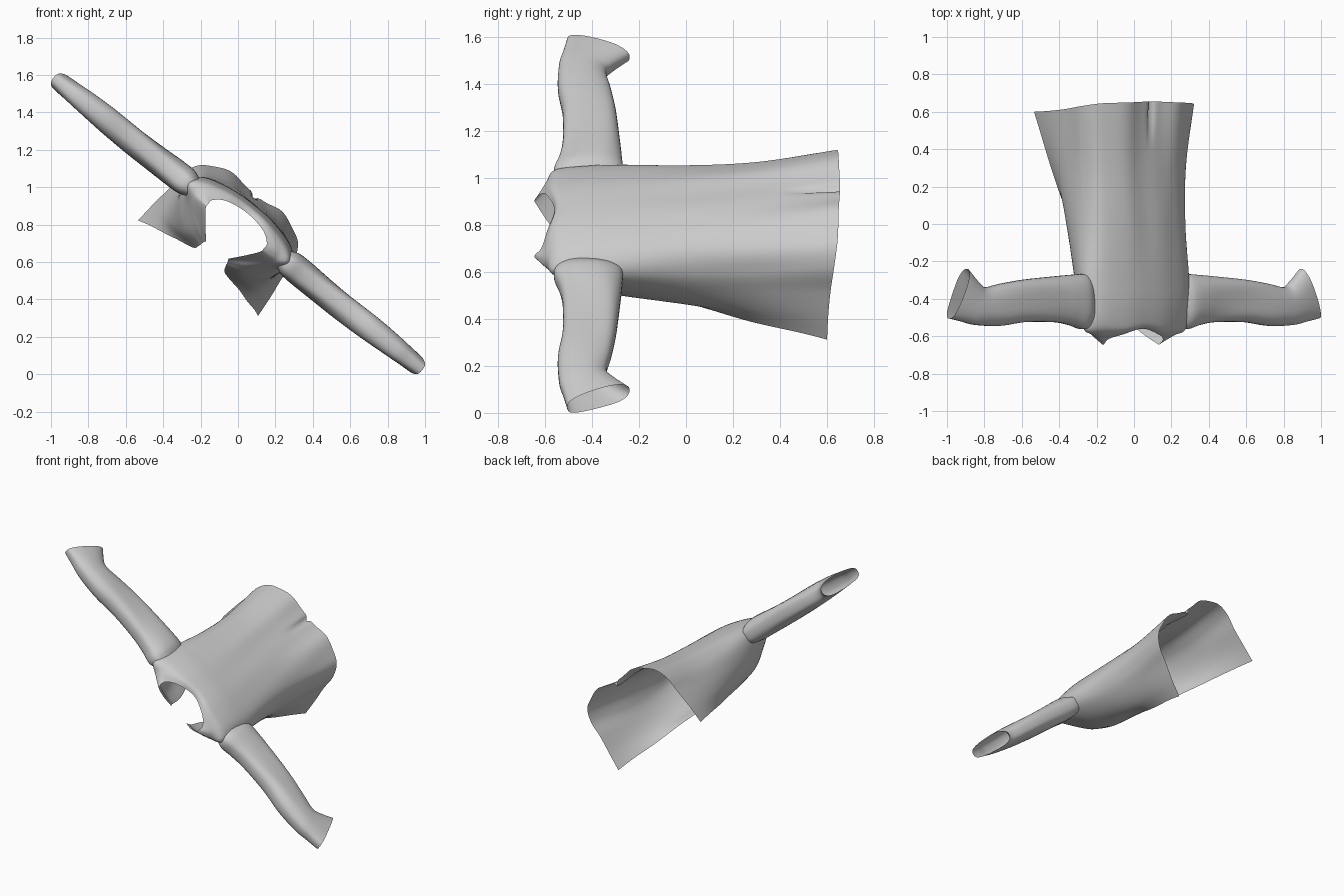
import bpy, bmesh, math

if "Cube" in bpy.data.objects:
    bpy.data.objects.remove(bpy.data.objects["Cube"])

TILT = math.atan2(1.53, 1.93)          # garment lies rolled about its long axis
CT, ST = math.cos(TILT), math.sin(TILT)


def place(u, v, y):
    """u = along the sleeves, v = towards the back, y = towards the hem."""
    return (u * CT + v * ST, y, 0.805 - u * ST + v * CT)


def spline(pts, steps):
    """Catmull-Rom through points of any dimension."""
    p = [tuple(2 * a - b for a, b in zip(pts[0], pts[1]))] + list(pts)
    p.append(tuple(2 * a - b for a, b in zip(pts[-1], pts[-2])))
    out = []
    for i in range(1, len(p) - 2):
        for k in range(steps):
            t = k / steps
            out.append(tuple(
                0.5 * (2 * b + (c - a) * t + (2 * a - 5 * b + 4 * c - d) * t * t
                       + (3 * b - a - 3 * c + d) * t ** 3)
                for a, b, c, d in zip(*p[i - 1:i + 3])))
    out.append(tuple(pts[-1]))
    return out


def sheet(name, rows, closed=False, hole=None):
    """Skin a grid of (u, v, y) points, leaving out quads where hole() is true."""
    bm = bmesh.new()
    grid = [[bm.verts.new(place(*q)) for q in r] for r in rows]
    n = len(rows[0])
    for i in range(len(rows) - 1):
        for j in range(n if closed else n - 1):
            k = (j + 1) % n
            if hole and hole(*rows[i][j]):
                continue
            bm.faces.new((grid[i][j], grid[i][k], grid[i + 1][k], grid[i + 1][j]))
    bmesh.ops.delete(bm, geom=[v for v in bm.verts if not v.link_faces], context='VERTS')
    bmesh.ops.recalc_face_normals(bm, faces=bm.faces)
    me = bpy.data.meshes.new(name)
    bm.to_mesh(me)
    bm.free()
    me.polygons.foreach_set("use_smooth", [True] * len(me.polygons))
    ob = bpy.data.objects.new(name, me)
    bpy.context.collection.objects.link(ob)
    return ob


# Half sections from front edge round the side to the centre back: y, then (u, v)
torso = [
    (.65, (.41, -.32), (.40, -.2), (.385, -.08), (.375, .04), (.31, .14), (.16, .195), (0, .175)),
    (.30, (.32, -.295), (.345, -.2), (.35, -.1), (.34, 0), (.29, .095), (.15, .15), (0, .15)),
    (.0, (.21, -.27), (.285, -.215), (.33, -.12), (.34, -.01), (.285, .085), (.14, .135), (0, .14)),
    (-.28, (.11, -.25), (.22, -.215), (.31, -.12), (.355, 0), (.3, .08), (.15, .125), (0, .135)),
    (-.42, (.09, -.22), (.19, -.19), (.29, -.1), (.345, 0), (.3, .075), (.15, .12), (0, .13)),
]
hem_rise = (-.05, -.045, -.035, -.02, -.005, 0, .005)
rows = [[(u, v, r[0] + (hem_rise[j] if i == 0 else 0)) for j, (u, v) in enumerate(r[1:])]
        for i, r in enumerate(torso)]

# Shoulders, neckline and the raised collar tips: (u, v, y)
rows += [
    [(.085, -.2, -.46), (.17, -.155, -.5), (.27, -.075, -.53), (.34, 0, -.56),
     (.29, .06, -.545), (.14, .105, -.53), (0, .115, -.52)],
    [(.08, -.185, -.485), (.15, -.135, -.53), (.25, -.05, -.585), (.27, -.005, -.595),
     (.24, .04, -.59), (.13, .09, -.57), (0, .1, -.55)],
    [(.075, -.18, -.5), (.135, -.11, -.58), (.185, -.045, -.635), (.19, -.02, -.643),
     (.185, .015, -.615), (.12, .058, -.59), (0, .075, -.56)],
]


def drape(u, v, y):
    """Off-centre hem, back vent crease and soft lengthwise folds."""
    low = max(0, y + .3)
    v -= .03 * math.exp(-(u / .014) ** 2) * max(0, min(1, (y - .42) / .2)) * (v > 0)
    v += .004 * low * math.sin(34 * u + 3 * y)
    return (u - .022 * low, v, y)


def armhole(u, v, y):
    return abs(u) > .322 and abs(v) < .05 and -.5 < y < -.33


# Body: interpolate down the length, then round each section
columns = [spline(c, 8) for c in zip(*rows)]
body = []
for section in zip(*columns):
    mirrored = [(-u, v, y) for u, v, y in section[-2::-1]]
    body.append([drape(*q) for q in spline(list(section) + mirrored, 9)])
sheet("jacket_body", body, hole=armhole)

# Sleeve rings: u at armpit side, u at outer side, y at each, half thickness
sleeve = [
    (.315, .305, -.275, -.555, .058), (.36, .36, -.268, -.562, .075),
    (.44, .44, -.272, -.54, .077), (.55, .55, -.28, -.525, .074),
    (.75, .75, -.297, -.525, .072), (.90, .92, -.318, -.545, .069),
    (1.02, 1.08, -.338, -.54, .062), (1.07, 1.17, -.31, -.522, .057),
    (1.14, 1.258, -.24, -.505, .052),
]
SIDES = 40


def squared(x):
    """Pushes a sine towards a boxier, flattened-tube outline."""
    return math.copysign(abs(x) ** .75, x)


for side, name in ((-1, "left_sleeve"), (1, "right_sleeve")):
    rings = []
    for ua, ub, ya, yb, r in spline(sleeve, 6):
        ring = []
        for k in range(SIDES):
            a = 2 * math.pi * k / SIDES
            c = squared(math.cos(a))
            fold = 1 + .05 * math.sin(9 * ua + 3 * a)
            ring.append((side * ((ua + ub) / 2 + (ua - ub) / 2 * c),
                         r * squared(math.sin(a)) * fold,
                         (ya + yb) / 2 + (ya - yb) / 2 * c))
        rings.append(ring)
    sheet(name, rings, closed=True)
